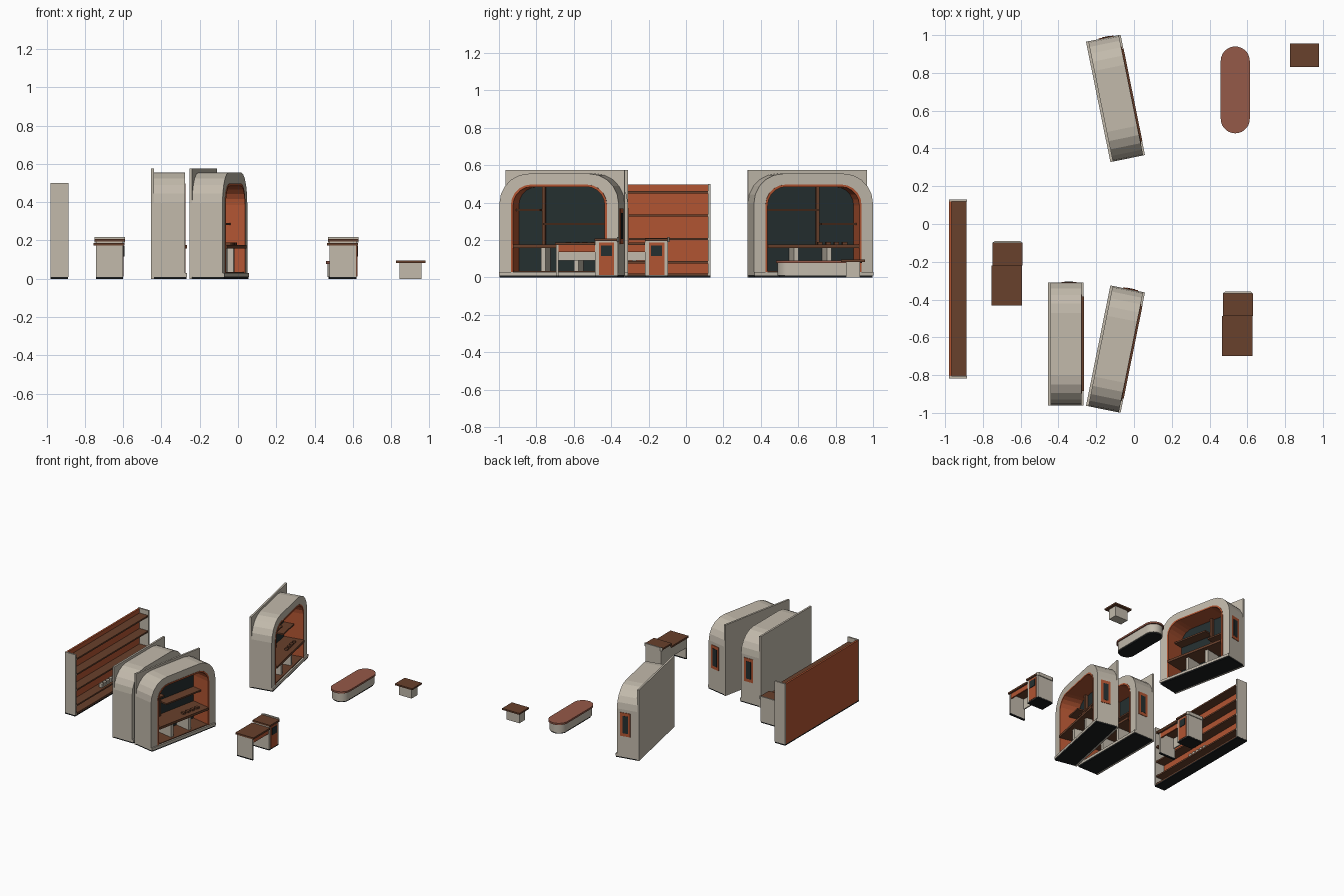
import bpy, bmesh, math
from mathutils import Matrix, Vector

if "Cube" in bpy.data.objects:
    bpy.data.objects.remove(bpy.data.objects["Cube"])


def material(name, rgb):
    m = bpy.data.materials.new(name)
    m.diffuse_color = (*rgb, 1)
    m.use_nodes = True
    m.node_tree.nodes["Principled BSDF"].inputs["Base Color"].default_value = m.diffuse_color
    return m


CREAM = material("cream panel", (0.54, 0.49, 0.41))
ORANGE = material("burnt orange", (0.44, 0.09, 0.032))
BROWN = material("walnut brown", (0.14, 0.052, 0.025))
BRICK = material("brick cushion", (0.30, 0.10, 0.065))
TEAL = material("dark glass", (0.018, 0.028, 0.029))
BLACK = material("black plinth", (0.010, 0.012, 0.013))


def finish(name, bm, mat, place):
    bmesh.ops.recalc_face_normals(bm, faces=bm.faces)
    me = bpy.data.meshes.new(name)
    bm.to_mesh(me)
    bm.free()
    me.materials.append(mat)
    ob = bpy.data.objects.new(name, me)
    ob.matrix_world = place
    bpy.context.collection.objects.link(ob)
    return ob


def box(name, x, y, z, mat, place=Matrix()):
    """Box given by its (low, high) range on each axis."""
    bm = bmesh.new()
    bmesh.ops.create_cube(bm, size=1)
    for v in bm.verts:
        v.co = [r[0] if c < 0 else r[1] for r, c in zip((x, y, z), v.co)]
    return finish(name, bm, mat, place)


def arch(half, z0, z1, r, seg=5):
    """Rounded-top outline in the yz plane, open at the bottom."""
    left = [(-half, z0)]
    for i in range(seg + 1):
        a = math.pi / 2 * i / seg
        left.append((-half + r - r * math.cos(a), z1 - r + r * math.sin(a)))
    return left + [(-y, z) for y, z in reversed(left)]


def arch_ring(name, x, outer, inner, mat, place):
    bm = bmesh.new()
    rows = [[bm.verts.new((xx, *p)) for p in o] for o in (outer, inner) for xx in x]
    loop = [rows[0], rows[1], rows[3], rows[2]]
    for k in range(4):
        a, b = loop[k], loop[(k + 1) % 4]
        for i in range(len(a) - 1):
            bm.faces.new((a[i], a[i + 1], b[i + 1], b[i]))
    for i in (0, -1):
        bm.faces.new([row[i] for row in loop])
    return finish(name, bm, mat, place)


def prism(name, pts, axis, low, high, mat, place=Matrix()):
    """Extrude an outline along x (axis 0) or z (axis 2)."""
    bm = bmesh.new()
    at = (lambda p, d: (d, *p)) if axis == 0 else (lambda p, d: (*p, d))
    a = [bm.verts.new(at(p, low)) for p in pts]
    b = [bm.verts.new(at(p, high)) for p in pts]
    bm.faces.new(a)
    bm.faces.new(b)
    for i in range(len(a)):
        j = (i + 1) % len(a)
        bm.faces.new((a[i], a[j], b[j], b[i]))
    return finish(name, bm, mat, place)


def booth(cx, cy, angle, post):
    """Arched booth with its opening towards +x."""
    P = Matrix.Translation((cx, cy, 0)) @ Matrix.Rotation(angle, 4, 'Z')
    outer = arch(0.325, 0.03, 0.555, 0.16)
    mid = arch(0.262, 0.03, 0.497, 0.11)
    inner = arch(0.25, 0.03, 0.485, 0.10)
    box("booth_back_wall", (-0.094, -0.079), (-0.325, 0.325), (0, 0.575), CREAM, P)
    arch_ring("booth_shell", (-0.079, 0.083), outer, mid, CREAM, P)
    arch_ring("booth_lining", (-0.074, 0.086), mid, inner, ORANGE, P)
    prism("booth_back_panel", mid, 0, -0.079, -0.07, TEAL, P)
    # base
    box("booth_plinth", (-0.079, 0.09), (-0.322, 0.322), (0, 0.01), BLACK, P)
    box("booth_base", (-0.079, 0.093), (-0.325, 0.325), (0.01, 0.03), CREAM, P)
    box("booth_floor", (-0.07, 0.08), (-0.25, 0.25), (0.03, 0.036), BROWN, P)
    # counter with dividers below and small goods on top
    box("booth_counter", (-0.07, 0.094), (-0.25, 0.25), (0.157, 0.176), BROWN, P)
    for y in (-0.09, 0.09):
        box("booth_divider", (-0.07, 0.06), (y - 0.012, y + 0.012), (0.036, 0.157), CREAM, P)
    for i in range(4):
        y = 0.03 + 0.045 * i
        box("counter_dish", (0.03, 0.055), (y, y + 0.025), (0.176, 0.19), BROWN, P)
    # post and wall shelves
    box("booth_post", (-0.07, -0.045), (post - 0.009, post + 0.009), (0.176, 0.485), BROWN, P)
    box("booth_left_shelf", (-0.07, 0.01), (-0.25, post - 0.009), (0.355, 0.367), BROWN, P)
    box("booth_right_shelf", (-0.07, 0.01), (post + 0.009, 0.25), (0.28, 0.292), BROWN, P)
    # side window
    box("side_window_frame", (-0.025, 0.055), (0.32, 0.329), (0.18, 0.37), ORANGE, P)
    box("side_window_glass", (-0.007, 0.037), (0.323, 0.331), (0.205, 0.345), TEAL, P)


booth(-0.36, -0.635, 0, -0.05)
booth(-0.0975, -0.6625, -0.2, -0.11)
booth(-0.0975, 0.665, 0.2, 0.05)

# tall wall shelf
box("shelf_back", (-0.98, -0.965), (-0.805, 0.12), (0.01, 0.497), ORANGE)
box("shelf_plinth", (-0.98, -0.887), (-0.818, 0.13), (0, 0.01), BLACK)
for y in (-0.818, 0.118):
    box("shelf_side", (-0.98, -0.885), (y, y + 0.013), (0.01, 0.5), CREAM)
for z in (0.01, 0.075, 0.2, 0.325, 0.45):
    box("shelf_board", (-0.965, -0.888), (-0.805, 0.118), (z, z + 0.012), BROWN)
for i in range(5):
    y = -0.45 + 0.04 * i
    box("shelf_cup", (-0.93, -0.905), (y, y + 0.025), (0.087, 0.118), CREAM)


def desk(cx, cy):
    """Service desk: tall cabinet at +y, open worktop at -y; (cx, cy) is where they meet."""
    P = Matrix.Translation((cx, cy, 0))
    # cabinet
    box("cabinet_plinth", (-0.07, 0.07), (0.004, 0.122), (0, 0.01), BLACK, P)
    box("cabinet_body", (-0.07, 0.07), (0.002, 0.124), (0.01, 0.195), CREAM, P)
    box("cabinet_top", (-0.078, 0.082), (0, 0.12), (0.195, 0.208), BROWN, P)
    lip = [(-0.078, 0.12), (0.082, 0.12), (0.068, 0.131), (-0.064, 0.131)]
    prism("cabinet_lip", lip, 2, 0.19, 0.217, CREAM, P)
    box("cabinet_front", (0.068, 0.075), (0.022, 0.104), (0.012, 0.188), ORANGE, P)
    box("cabinet_screen", (0.072, 0.079), (0.034, 0.092), (0.115, 0.172), TEAL, P)
    # worktop
    box("desk_top", (-0.082, 0.08), (-0.212, 0), (0.173, 0.187), BROWN, P)
    box("desk_apron", (0.055, 0.066), (-0.198, 0.002), (0.135, 0.173), ORANGE, P)
    box("desk_leg", (-0.07, 0.07), (-0.208, -0.195), (0.01, 0.173), CREAM, P)
    box("desk_leg_foot", (-0.07, 0.07), (-0.208, -0.195), (0, 0.01), BLACK, P)
    box("desk_rear_panel", (-0.068, -0.058), (-0.195, 0.002), (0.09, 0.173), CREAM, P)


desk(-0.672, -0.22)
desk(0.548, -0.488)


def stadium(cx, cy, r, half, seg=14):
    """Outline of an oval with straight sides along y."""
    pts = []
    for end in (1, -1):
        for i in range(seg + 1):
            a = math.pi * i / seg
            pts.append((cx + end * r * math.cos(a), cy + end * (half - r + r * math.sin(a))))
    return pts


# oval bench
for name, r, half, z0, z1, mat in (("bench_plinth", 0.062, 0.212, 0, 0.01, BLACK),
                                   ("bench_body", 0.068, 0.22, 0.01, 0.078, CREAM),
                                   ("bench_seat", 0.077, 0.23, 0.078, 0.092, BRICK)):
    ob = prism(name, stadium(0.536, 0.71, r, half), 2, z0, z1, mat)
    bpy.context.view_layer.objects.active = ob
    ob.select_set(True)
    bpy.ops.object.shade_smooth_by_angle()
    ob.select_set(False)

# small side table
box("table_body", (0.843, 0.958), (0.855, 0.93), (0, 0.083), CREAM)
box("table_top", (0.825, 0.98), (0.83, 0.956), (0.083, 0.095), BROWN)
